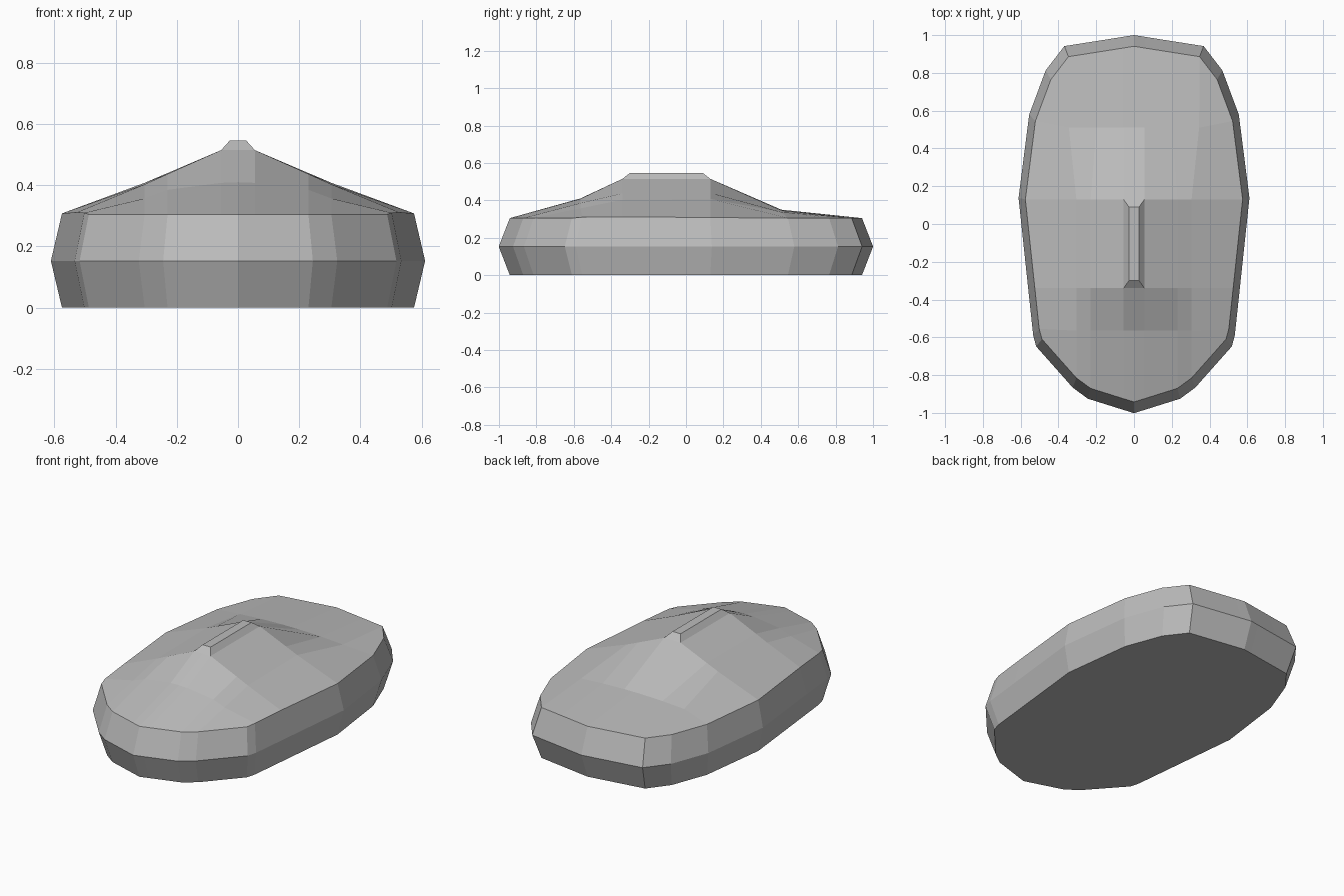
import bpy
import bmesh

cube = bpy.data.objects.get("Cube")
if cube:
    bpy.data.objects.remove(cube)

grey = bpy.data.materials.new("plain grey")
grey.use_nodes = True
colour = (0.5, 0.5, 0.5, 1)
grey.diffuse_color = colour
grey.node_tree.nodes["Principled BSDF"].inputs["Base Color"].default_value = colour

# Half of the domed top: rows run front to back, points run centre to rim
FRONT_X = (0, 0.055, 0.23, 0.305)
BACK_X = (0, 0.055, 0.2, 0.345)
RIM_Z = 0.305


def row(xs, y, heights, rim):
    return [(x, y, z) for x, z in zip(xs, heights)] + [rim]


top = [
    [(0, -0.942, RIM_Z), (0.055, -0.925, RIM_Z), (0.23, -0.87, RIM_Z),
     (0.305, -0.815, RIM_Z), (0.487, -0.61, RIM_Z)],
    row(FRONT_X, -0.565, (0.41, 0.408, 0.385, 0.357), (0.502, -0.555, 0.31)),
    row(FRONT_X, -0.34, (0.515, 0.515, 0.437, 0.403), (0.525, -0.34, 0.312)),
    row(FRONT_X, 0.13, (0.515, 0.515, 0.44, 0.408), (0.575, 0.13, 0.308)),
    row(BACK_X, 0.51, (0.35, 0.35, 0.346, 0.337), (0.522, 0.545, RIM_Z)),
    [(0, 0.941, RIM_Z), (0.055, 0.932, RIM_Z), (0.2, 0.909, RIM_Z),
     (0.347, 0.886, RIM_Z), (0.44, 0.765, RIM_Z)],
]
rim = top[0] + [r[-1] for r in top[1:-1]] + top[-1][::-1]
BULGE = 1.063

bm = bmesh.new()
ridge_faces = []
for side in (1, -1):
    def vert(p, scale=1, z=None):
        return bm.verts.new((side * p[0] * scale, p[1] * scale, p[2] if z is None else z))

    # Domed top
    grid = [[vert(p) for p in r] for r in top]
    for i in range(len(grid) - 1):
        for j in range(len(grid[0]) - 1):
            face = bm.faces.new((grid[i][j], grid[i][j + 1],
                                 grid[i + 1][j + 1], grid[i + 1][j]))
            if i == 2 and j == 0:
                ridge_faces.append(face)

    # Bulging side wall and flat base
    rings = [[vert(p) for p in rim],
             [vert(p, BULGE, 0.153) for p in rim],
             [vert(p, 1, 0) for p in rim]]
    for upper, lower in zip(rings, rings[1:]):
        for k in range(len(rim) - 1):
            bm.faces.new((upper[k], lower[k], lower[k + 1], upper[k + 1]))
    bm.faces.new(rings[-1])

bmesh.ops.remove_doubles(bm, verts=bm.verts, dist=0.0005)
bmesh.ops.recalc_face_normals(bm, faces=bm.faces)

# Raised ridge along the crown
bmesh.ops.inset_region(bm, faces=ridge_faces, thickness=0.028, use_even_offset=True)
for v in {v for f in ridge_faces for v in f.verts}:
    v.co.z = 0.546
    v.co.y = -0.30 if v.co.y < -0.1 else 0.09

mesh = bpy.data.meshes.new("domed_body")
bm.to_mesh(mesh)
bm.free()
mesh.materials.append(grey)
body = bpy.data.objects.new("domed_body", mesh)
bpy.context.scene.collection.objects.link(body)
